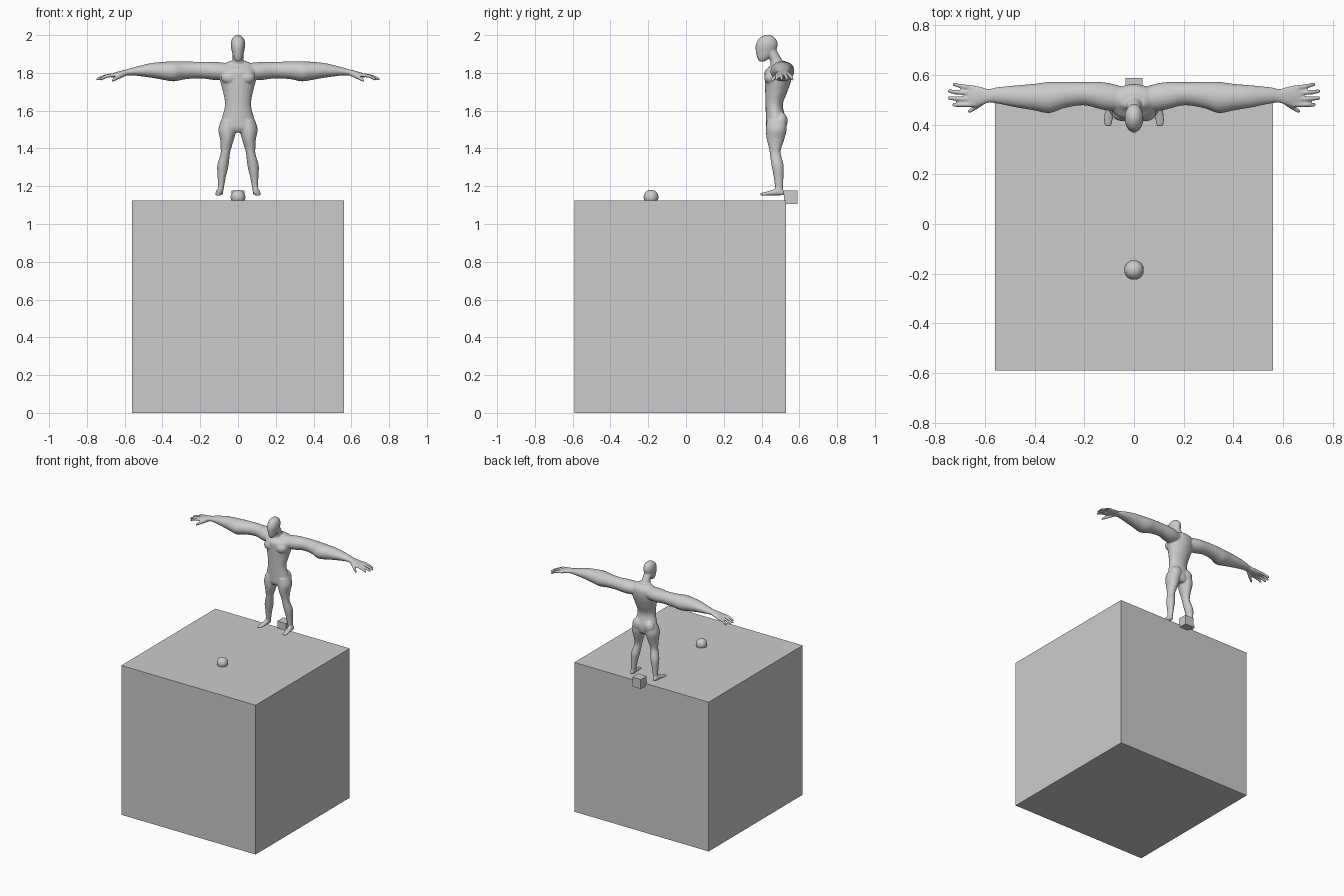
import bpy, bmesh, math
from mathutils import Matrix, Vector

grey = bpy.data.materials.new("plain_grey")
grey.diffuse_color = (0.6, 0.6, 0.6, 1)


def make_object(name, bm):
    bmesh.ops.recalc_face_normals(bm, faces=bm.faces[:])
    mesh = bpy.data.meshes.new(name)
    bm.to_mesh(mesh)
    bm.free()
    mesh.materials.append(grey)
    ob = bpy.data.objects.new(name, mesh)
    bpy.context.collection.objects.link(ob)
    return ob


def box(name, lo, hi):
    bm = bmesh.new()
    size = [b - a for a, b in zip(lo, hi)]
    mid = [(a + b) / 2 for a, b in zip(lo, hi)]
    bmesh.ops.create_cube(bm, size=1, matrix=Matrix.Translation(mid) @ Matrix.Diagonal((*size, 1)))
    return make_object(name, bm)


def spline(keys, steps=5):
    """Catmull-Rom interpolation of section tuples."""
    out = []
    for i in range(len(keys) - 1):
        p = [keys[max(0, min(len(keys) - 1, i + k))] for k in (-1, 0, 1, 2)]
        for s in range(steps):
            t = s / steps
            out.append([b + 0.5 * t * (c - a + t * (2 * a - 5 * b + 4 * c - d + t * (3 * (b - c) + d - a)))
                        for a, b, c, d in zip(*p)])
    return out + [list(keys[-1])]


def loft(bm, axis, keys, side=1, n=20):
    """Elliptical tube; keys are (x, y, z, radius a, radius b), rings lie across the axis."""
    rings = []
    for x, y, z, ra, rb in spline(keys):
        ring = []
        for k in range(n):
            a = ra * math.cos(math.tau * k / n)
            b = rb * math.sin(math.tau * k / n)
            off = {'x': (0, a, b), 'y': (a, 0, b), 'z': (a, b, 0)}[axis]
            ring.append(bm.verts.new((side * (x + off[0]), y + off[1], z + off[2])))
        rings.append(ring)
    faces = []
    for r, q in zip(rings, rings[1:]):
        faces += [bm.faces.new((r[k], r[(k + 1) % n], q[(k + 1) % n], q[k])) for k in range(n)]
    faces += [bm.faces.new(rings[0]), bm.faces.new(rings[-1])]
    bmesh.ops.recalc_face_normals(bm, faces=faces)


def blob(bm, centre, radii):
    bmesh.ops.create_uvsphere(bm, u_segments=20, v_segments=12, radius=1,
                              matrix=Matrix.Translation(centre) @ Matrix.Diagonal((*radii, 1)))


# Large block, small cube at its back edge, and half-sunk ball
box("large_block", (-0.56, -0.59, 0), (0.56, 0.53, 1.125))
box("small_cube", (-0.035, 0.519, 1.107), (0.035, 0.589, 1.177))
bm = bmesh.new()
bmesh.ops.create_uvsphere(bm, u_segments=32, v_segments=16, radius=0.039,
                          matrix=Matrix.Translation((0, -0.185, 1.142)))
ball = make_object("ball", bm)
for p in ball.data.polygons:
    p.use_smooth = True

# Standing figure, fused from lofted parts
bm = bmesh.new()
# Torso
loft(bm, 'z', [(0, .478, 1.485, .05, .04), (0, .477, 1.51, .088, .052), (0, .477, 1.55, .088, .054),
               (0, .467, 1.63, .069, .046), (0, .478, 1.70, .08, .059), (0, .487, 1.76, .095, .070),
               (0, .491, 1.81, .10, .073), (0, .503, 1.842, .085, .052), (0, .495, 1.862, .045, .033)])
# Neck and head
loft(bm, 'z', [(0, .495, 1.82, .045, .045), (0, .478, 1.865, .031, .033), (0, .45, 1.92, .028, .03)])
loft(bm, 'z', [(0, .402, 1.861, .013, .016), (0, .410, 1.88, .024, .033), (0, .421, 1.91, .032, .051),
               (0, .427, 1.945, .038, .058), (0, .43, 1.975, .034, .049), (0, .432, 1.993, .021, .030),
               (0, .432, 2.001, .008, .011)])
for s in (1, -1):
    # Chest and seat muscles
    blob(bm, (s * .045, .446, 1.775), (.045, .032, .035))
    blob(bm, (s * .045, .504, 1.545), (.043, .034, .047))
    # Leg and foot
    loft(bm, 'z', [(.050, .48, 1.55, .040, .052), (.056, .478, 1.50, .048, .055), (.058, .474, 1.45, .037, .047),
                   (.064, .472, 1.40, .028, .032), (.068, .473, 1.37, .025, .029), (.080, .485, 1.31, .030, .032),
                   (.086, .490, 1.25, .022, .026), (.091, .493, 1.19, .016, .021), (.096, .494, 1.155, .015, .021)], s)
    loft(bm, 'y', [(.095, .519, 1.165, .012, .012), (.097, .49, 1.171, .017, .02), (.100, .45, 1.164, .018, .014),
                   (.104, .415, 1.159, .018, .009), (.104, .394, 1.157, .012, .006)], s)
    # Arm and palm
    loft(bm, 'x', [(.05, .505, 1.808, .050, .043), (.12, .515, 1.810, .056, .048), (.20, .525, 1.815, .047, .044),
                   (.28, .520, 1.813, .053, .047), (.34, .510, 1.808, .063, .053), (.40, .511, 1.811, .054, .047),
                   (.47, .514, 1.813, .045, .037), (.55, .518, 1.808, .033, .022), (.585, .516, 1.803, .028, .017),
                   (.62, .515, 1.797, .038, .014), (.655, .514, 1.789, .043, .012), (.672, .514, 1.785, .040, .010)], s)
    # Four fingers and a thumb
    for y0, y1, tip in ((.548, .562, .730), (.526, .535, .751), (.503, .507, .750), (.481, .480, .733)):
        loft(bm, 'x', [(.64, y0, 1.791, .010, .010), ((tip + .66) / 2, (y0 + y1) / 2, 1.782, .0095, .0095),
                       (tip - .008, y1, 1.768, .008, .008), (tip, y1, 1.766, .005, .005)], s, 12)
    loft(bm, 'x', [(.59, .505, 1.798, .013, .013), (.63, .475, 1.780, .011, .013),
                   (.662, .456, 1.762, .009, .009), (.67, .452, 1.758, .005, .005)], s, 12)
figure = make_object("standing_figure", bm)
remesh = figure.modifiers.new("fuse", 'REMESH')
remesh.mode = 'VOXEL'
remesh.voxel_size = 0.0045
remesh.use_smooth_shade = True
smooth = figure.modifiers.new("soften", 'SMOOTH')
smooth.factor = 0.5
smooth.iterations = 5
